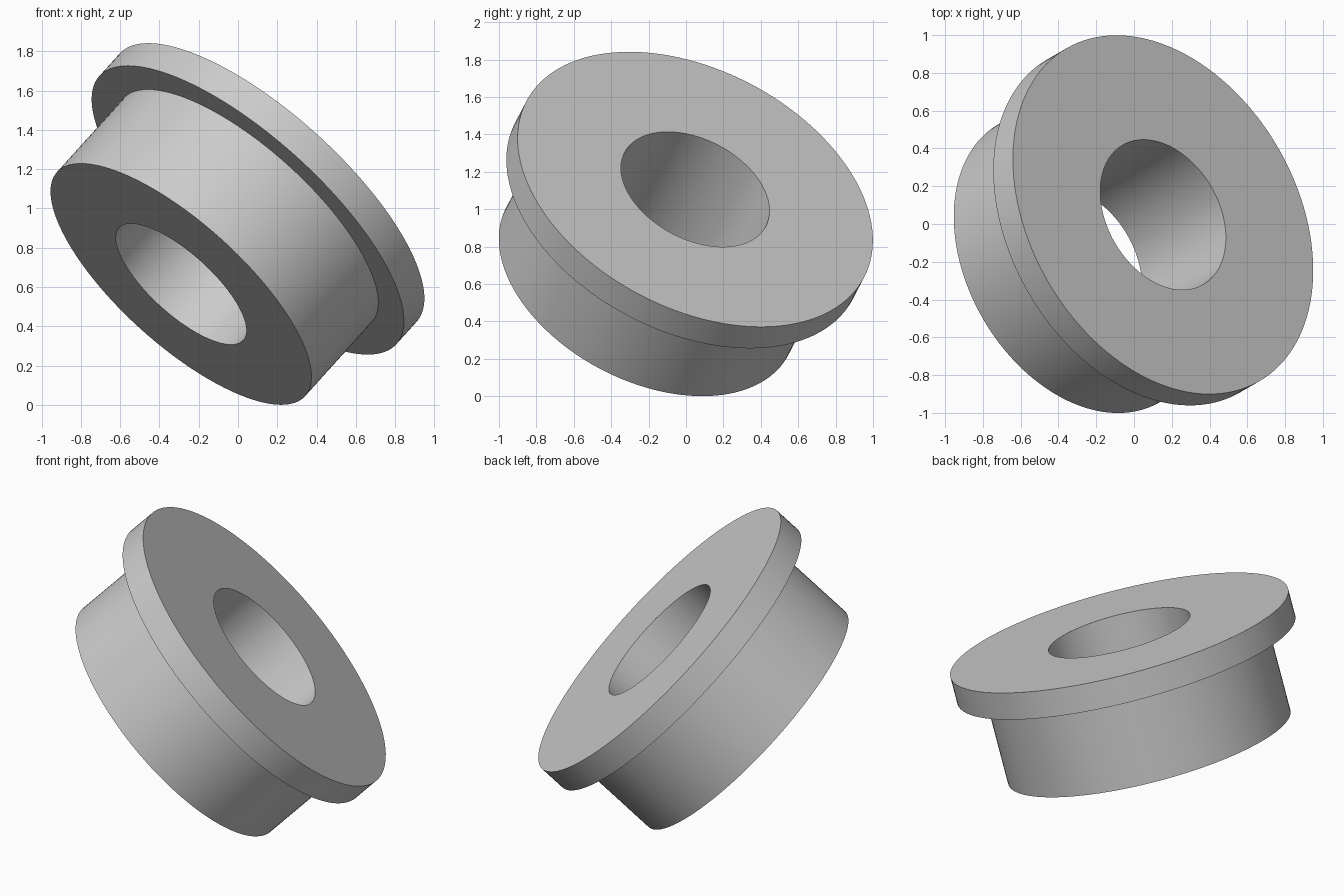
import bpy
import bmesh
import math
from mathutils import Matrix, Vector

cube = bpy.data.objects.get("Cube")
if cube:
    bpy.data.objects.remove(cube, do_unlink=True)

SEGMENTS = 128
BORE, BODY, FLANGE = 0.426, 0.851, 1.0185   # radii
LENGTH, RIM = 0.71, 0.166                   # overall length, flange thickness
AXIS = Vector((0.625, 0.361, 0.692)).normalized()
BASE = Vector((-0.29, -0.207, 0.615))       # centre of the narrow end

grey = bpy.data.materials.new("light_grey")
grey.use_nodes = True
colour = (0.6, 0.6, 0.6, 1)
grey.diffuse_color = colour
grey.node_tree.nodes["Principled BSDF"].inputs["Base Color"].default_value = colour


def lathe(name, profile):
    """Revolve a closed (radius, height) profile around z."""
    bm = bmesh.new()
    rings = []
    for radius, height in profile:
        rings.append([
            bm.verts.new((radius * math.cos(a), radius * math.sin(a), height))
            for a in (math.tau * i / SEGMENTS for i in range(SEGMENTS))])
    for k, ring in enumerate(rings):
        following = rings[(k + 1) % len(rings)]
        for i in range(SEGMENTS):
            j = (i + 1) % SEGMENTS
            bm.faces.new((ring[i], ring[j], following[j], following[i]))
    bmesh.ops.recalc_face_normals(bm, faces=bm.faces)
    mesh = bpy.data.meshes.new(name)
    bm.to_mesh(mesh)
    bm.free()
    obj = bpy.data.objects.new(name, mesh)
    bpy.context.collection.objects.link(obj)
    mesh.materials.append(grey)
    return obj


# Flanged bushing: sleeve, wider rim and through bore in one profile
bushing = lathe("flanged_bushing", [
    (BORE, 0), (BODY, 0), (BODY, LENGTH - RIM),
    (FLANGE, LENGTH - RIM), (FLANGE, LENGTH), (BORE, LENGTH)])

# Tilt onto its axis
tilt = AXIS.to_track_quat('Z', 'Y').to_matrix().to_4x4()
bushing.data.transform(Matrix.Translation(BASE) @ tilt)

# Smooth walls with crisp rims
bpy.ops.object.select_all(action='DESELECT')
bushing.select_set(True)
bpy.context.view_layer.objects.active = bushing
bpy.ops.object.shade_smooth_by_angle(angle=math.radians(30))
